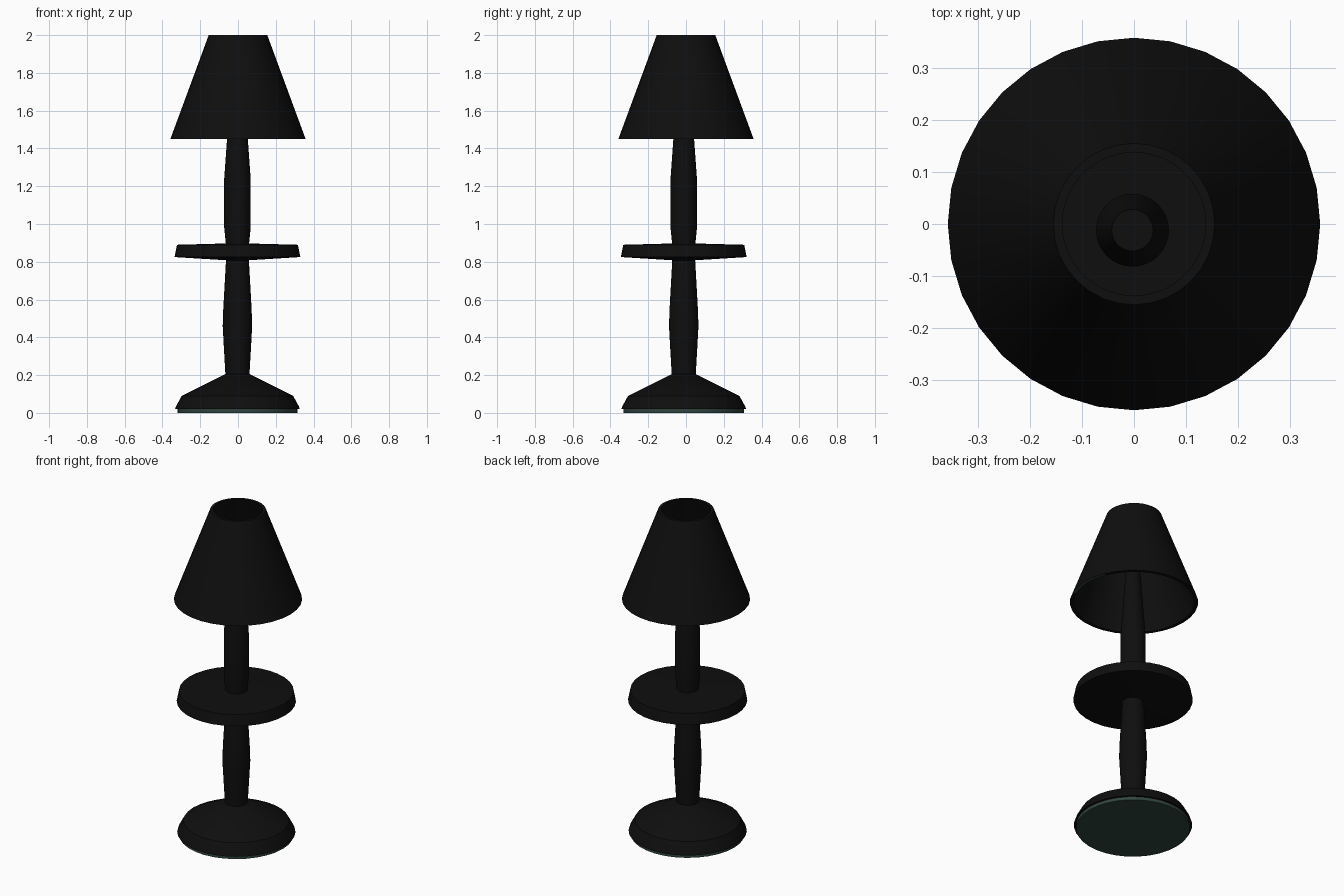
import bpy, math

if "Cube" in bpy.data.objects:
    bpy.data.objects.remove(bpy.data.objects["Cube"])

SIDES = 32


def material(name, rgb):
    m = bpy.data.materials.new(name)
    m.diffuse_color = (*rgb, 1)
    m.use_nodes = True
    m.node_tree.nodes["Principled BSDF"].inputs["Base Color"].default_value = m.diffuse_color
    return m


black = material("black", (0.0045, 0.0045, 0.0045))
green = material("dark green felt", (0.03, 0.06, 0.051))


def lathe(name, profile, mats, centre=(-0.003, -0.012), closed=False):
    """Turn (radius, z) points round the z axis; an open profile gets end caps."""
    verts, faces, n = [], [], len(profile)
    for r, z in profile:
        for i in range(SIDES):
            a = 2 * math.pi * i / SIDES
            verts.append((centre[0] + r * math.cos(a), centre[1] + r * math.sin(a), z))
    for k in range(n if closed else n - 1):
        b, t = k * SIDES, ((k + 1) % n) * SIDES
        for i in range(SIDES):
            j = (i + 1) % SIDES
            faces.append((b + i, b + j, t + j, t + i))
    if not closed:
        faces.append(tuple(reversed(range(SIDES))))
        faces.append(tuple(range((n - 1) * SIDES, n * SIDES)))
    me = bpy.data.meshes.new(name)
    me.from_pydata(verts, [], faces)
    for m in mats:
        me.materials.append(m)
    ob = bpy.data.objects.new(name, me)
    bpy.context.collection.objects.link(ob)
    bpy.ops.object.select_all(action='DESELECT')
    ob.select_set(True)
    bpy.context.view_layer.objects.active = ob
    bpy.ops.object.shade_smooth_by_angle(angle=math.radians(30))
    return ob


# felt pad and weighted foot
lathe("felt_pad", [(0.318, 0), (0.318, 0.02)], [green])
lathe("base", [(0.33, 0.02), (0.325, 0.035), (0.295, 0.09), (0.065, 0.205)], [black])

# turned posts below and above the tray
lathe("lower_post", [(0.063, 0.19), (0.072, 0.35), (0.078, 0.46), (0.075, 0.55),
                     (0.06, 0.82)], [black])
lathe("upper_post", [(0.06, 0.88), (0.07, 0.98), (0.07, 1.24), (0.055, 1.45),
                     (0.04, 1.67)], [black])

# round tray, slightly domed on both faces
lathe("tray", [(0.06, 0.808), (0.333, 0.825), (0.32, 0.89), (0.06, 0.897)], [black])

# hollow shade, with a sliver of green along the lower rim on the +x side
shade = lathe("lampshade", [(0.338, 1.45), (0.358, 1.45), (0.155, 2.0), (0.138, 2.0)],
              [black, green], (0, 0), closed=True)
for p in shade.data.polygons:
    if p.normal.z < -0.9 and p.center.x > 0.32:
        p.material_index = 1
